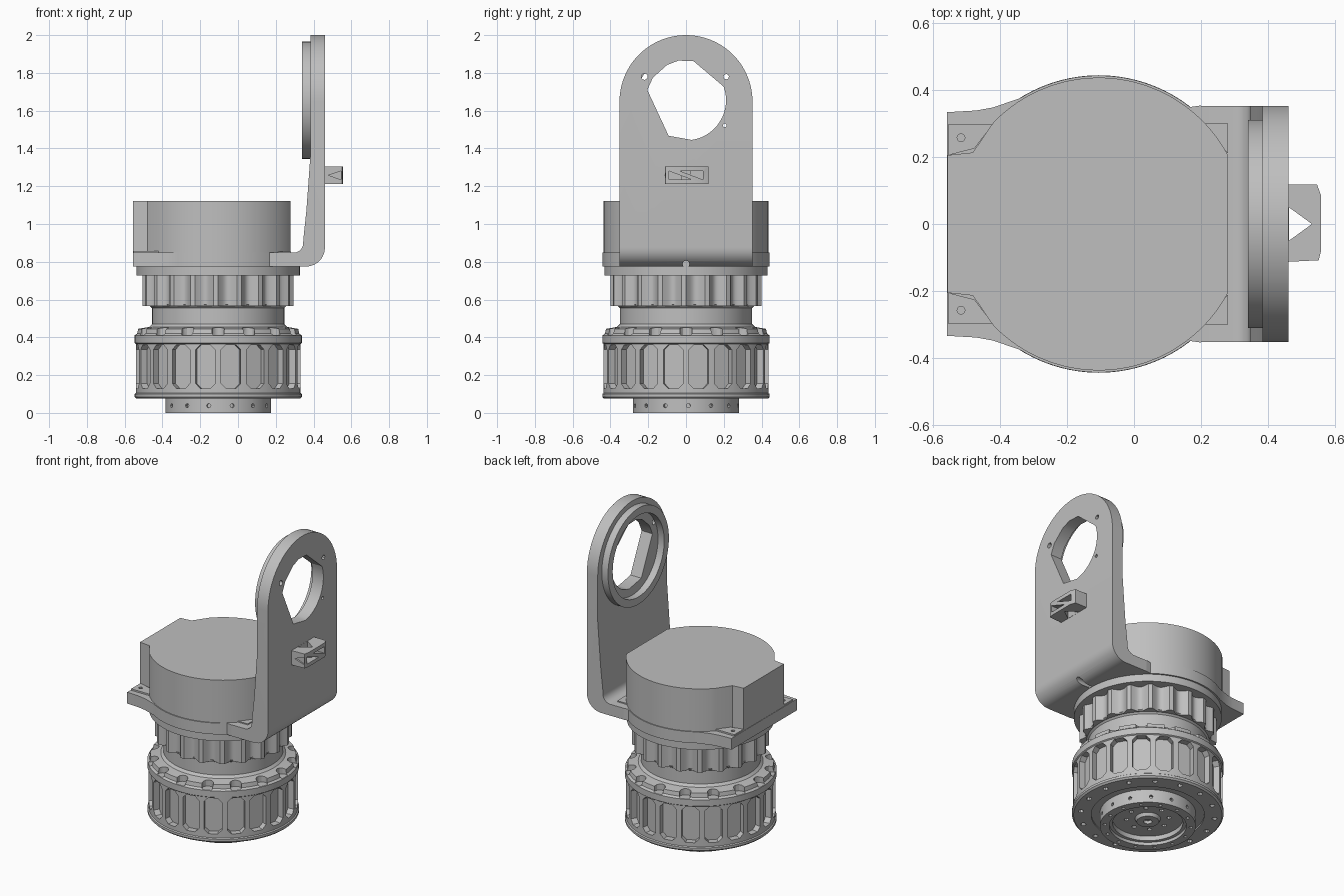
import bpy, bmesh, math
from mathutils import Matrix, Vector

if "Cube" in bpy.data.objects:
    bpy.data.objects.remove(bpy.data.objects["Cube"])

CX = -0.105  # x of the motor axis
GREY = (0.52, 0.52, 0.52, 1)
grey = bpy.data.materials.new("satin grey")
grey.use_nodes = True
grey.diffuse_color = GREY
grey.node_tree.nodes["Principled BSDF"].inputs["Base Color"].default_value = GREY


def finish(name, bm):
    bmesh.ops.recalc_face_normals(bm, faces=bm.faces)
    mesh = bpy.data.meshes.new(name)
    bm.to_mesh(mesh)
    bm.free()
    mesh.materials.append(grey)
    ob = bpy.data.objects.new(name, mesh)
    bpy.context.collection.objects.link(ob)
    return ob


def add_prism(bm, pts, axis, a, b, mat=Matrix()):
    """Extrude a 2D outline along an axis from a to b."""
    place = {"x": lambda p, h: (h, p[0], p[1]),
             "y": lambda p, h: (p[0], h, p[1]),
             "z": lambda p, h: (p[0], p[1], h)}[axis]
    low, high = [[bm.verts.new(mat @ Vector(place(p, h))) for p in pts] for h in (a, b)]
    bm.faces.new(low)
    bm.faces.new(high)
    for i in range(len(pts)):
        j = (i + 1) % len(pts)
        bm.faces.new((low[i], low[j], high[j], high[i]))


def prism(name, pts, axis, a, b):
    bm = bmesh.new()
    add_prism(bm, pts, axis, a, b)
    return finish(name, bm)


def ring_of(n, pts, axis, a, b, phase=0.0):
    """Cutter made of n prisms around the motor axis."""
    bm = bmesh.new()
    for i in range(n):
        turn = Matrix.Rotation(math.tau * (i + phase) / n, 4, "Z")
        add_prism(bm, pts, axis, a, b, Matrix.Translation((CX, 0, 0)) @ turn)
    return finish("cutter", bm)


def lathe(name, profile, axis="z", centre=(CX, 0, 0), steps=96):
    """Spin a closed (radius, height) profile."""
    bm = bmesh.new()
    vs = [bm.verts.new((r, 0, h)) for r, h in profile]
    es = [bm.edges.new((vs[i], vs[(i + 1) % len(vs)])) for i in range(len(vs))]
    bmesh.ops.spin(bm, geom=vs + es, axis=(0, 0, 1), cent=(0, 0, 0),
                   angle=math.tau, steps=steps, use_merge=True)
    bmesh.ops.remove_doubles(bm, verts=bm.verts, dist=1e-5)
    if axis == "x":
        bm.transform(Matrix.Rotation(math.pi / 2, 4, "Y"))
    bm.transform(Matrix.Translation(centre))
    return finish(name, bm)


def combine(ob, cutter, mode="DIFFERENCE"):
    mod = ob.modifiers.new("cut", "BOOLEAN")
    mod.operation, mod.object, mod.solver = mode, cutter, "EXACT"
    bpy.context.view_layer.objects.active = ob
    bpy.ops.object.modifier_apply(modifier=mod.name)
    bpy.data.objects.remove(cutter)


def arc(cx, cy, r, start, end, n):
    return [(cx + r * math.cos(math.radians(start + (end - start) * i / n)),
             cy + r * math.sin(math.radians(start + (end - start) * i / n)))
            for i in range(n + 1)]


def circle(cx, cy, r, n=12):
    return arc(cx, cy, r, 0, 360, n)[:-1]


def rect(x0, x1, y0, y1, c=0.0):
    """Rectangle, with corners chamfered by c."""
    if not c:
        return [(x0, y0), (x1, y0), (x1, y1), (x0, y1)]
    return [(x0 + c, y0), (x1 - c, y0), (x1, y0 + c), (x1, y1 - c),
            (x1 - c, y1), (x0 + c, y1), (x0, y1 - c), (x0, y0 + c)]


def mirrored(half):
    return half + [(x, -y) for x, y in reversed(half)]


# Motor: hub, output ring, drum and neck in one turned body
motor = lathe("motor_drum", [
    (0, 0.05), (0.025, 0.05), (0.025, 0.03), (0.065, 0.03), (0.075, 0.05), (0.205, 0.05),
    (0.205, 0.02), (0.225, 0.02), (0.225, 0), (0.28, 0), (0.28, 0.085), (0.33, 0.085),
    (0.33, 0.075), (0.433, 0.075), (0.443, 0.085), (0.443, 0.10), (0.436, 0.105),
    (0.436, 0.365), (0.443, 0.37), (0.443, 0.41), (0.43, 0.42), (0.425, 0.445),
    (0.365, 0.455), (0.35, 0.47), (0.35, 0.555), (0.37, 0.575), (0, 0.575)])
combine(motor, ring_of(20, rect(-0.052, 0.052, 0.13, 0.36, 0.025), "x", 0.395, 0.47, 0.5))
combine(motor, ring_of(16, circle(0.418, 0, 0.034), "z", 0.412, 0.47))
combine(motor, ring_of(14, circle(0, 0.038, 0.011, 8), "x", 0.262, 0.30, 0.1))
combine(motor, ring_of(16, circle(0.392, 0, 0.016, 8), "z", 0.05, 0.10, 0.5))
combine(motor, ring_of(14, circle(0.252, 0, 0.011, 8), "z", -0.02, 0.02, 0.6))
combine(motor, ring_of(8, circle(0.125, 0, 0.014, 8), "z", 0.03, 0.07))

# Fluted collar
flutes = []
COUNT, SUB = 20, 10
for i in range(COUNT * SUB):
    t = min((i % SUB) / (SUB - 2), 1)
    r = 0.40 - 0.034 * math.sin(math.pi * t)
    ang = math.tau * i / (COUNT * SUB)
    flutes.append((CX + r * math.cos(ang), r * math.sin(ang)))
prism("fluted_collar", flutes, "z", 0.565, 0.735)

# Mounting disc under the bracket
lathe("mounting_disc", [(0, 0.728), (0.432, 0.728), (0.432, 0.785), (0, 0.785)])

# Bracket base plate
half = [(-0.557, 0.333), (-0.47, 0.338), (-0.42, 0.347)]
half += arc(CX, 0, 0.442, 122, 52, 24) + [(0.2, 0.353)]
plate = prism("bracket_base", mirrored(half), "z", 0.775, 0.848)

# Corner pads with screw holes
for side, label in ((1, "back"), (-1, "front")):
    pad = prism(label + "_corner_pad",
                [(-0.553, side * 0.205), (-0.475, side * 0.225), (-0.42, side * 0.298),
                 (-0.553, side * 0.298)], "z", 0.84, 0.858)
    combine(pad, prism("cutter", circle(-0.515, side * 0.257, 0.012, 8), "z", 0.83, 0.9))
    prism(label + "_inner_pad", [(0.2, side * 0.30), (0.28, side * 0.21),
                                 (0.28, side * 0.30)], "z", 0.84, 0.855)

# Motor housing: drum with a squared rear block and a flat towards the arm
half = [(-0.555, 0.205), (-0.48, 0.213)] + arc(CX, 0, 0.436, 136, 28.2, 36)
prism("motor_housing", mirrored(half), "z", 0.84, 1.122)

# Bent upright arm, trimmed to a round top
arm_side = [(0.2, 0.775)] + arc(0.36, 0.875, 0.1, -90, 0, 10)
arm_side += [(0.46, 2.05), (0.383, 2.05), (0.383, 1.36), (0.362, 1.07), (0.346, 0.92)]
arm_side += arc(0.295, 0.898, 0.05, 0, -90, 6) + [(0.2, 0.848)]
arm = prism("upright_arm", arm_side, "y", -0.36, 0.36)
outline = [(-0.352, 0.7), (0.352, 0.7)] + arc(0, 1.648, 0.352, 0, 180, 40)
combine(arm, prism("cutter", outline, "x", 0, 0.8), "INTERSECT")

# Faceted opening and small holes in the arm
opening = arc(0, 1.655, 0.212, 20, -82, 16)
opening += [(-0.092, 1.467), (-0.205, 1.71), (-0.175, 1.775), (-0.1, 1.842),
            (-0.04, 1.865), (0.04, 1.862)]
combine(arm, prism("cutter", opening, "x", 0.3, 0.6))
for y, z, r in ((-0.22, 1.78, 0.017), (0.213, 1.78, 0.014), (0.205, 1.522, 0.01),
                (0, 0.788, 0.018)):
    combine(arm, prism("cutter", circle(y, z, r), "x", 0.33, 0.6))

# Bearing seat on the inner side of the arm
ring = lathe("bearing_seat", [(0.31, 0), (0.31, 0.047), (0.262, 0.047), (0.262, 0)],
             axis="x", centre=(0.339, 0, 1.655))

# Cable clip on the outer side of the arm
clip = prism("cable_clip", [(0.45, -0.113), (0.55, -0.108), (0.557, -0.08), (0.557, 0.085),
                            (0.545, 0.118), (0.45, 0.118)], "z", 1.212, 1.304)
combine(clip, prism("cutter", [(0.461, -0.05), (0.53, 0), (0.461, 0.05)], "z", 1.1, 1.4))
combine(clip, prism("cutter", [(-0.09, 1.235), (0.03, 1.235), (-0.09, 1.28)], "x", 0.50, 0.6))
combine(clip, prism("cutter", [(0.09, 1.28), (-0.03, 1.28), (0.09, 1.235)], "x", 0.50, 0.6))
combine(clip, prism("cutter", [(0.48, 1.258), (0.545, 1.235), (0.545, 1.28)], "y", -0.2, -0.1))

# Smooth curved walls, sharp edges kept
bpy.ops.object.select_all(action="DESELECT")
for ob in bpy.context.scene.objects:
    if ob.type == "MESH" and grey.name in ob.data.materials:
        ob.select_set(True)
        bpy.context.view_layer.objects.active = ob
bpy.ops.object.shade_smooth_by_angle(angle=math.radians(30))
